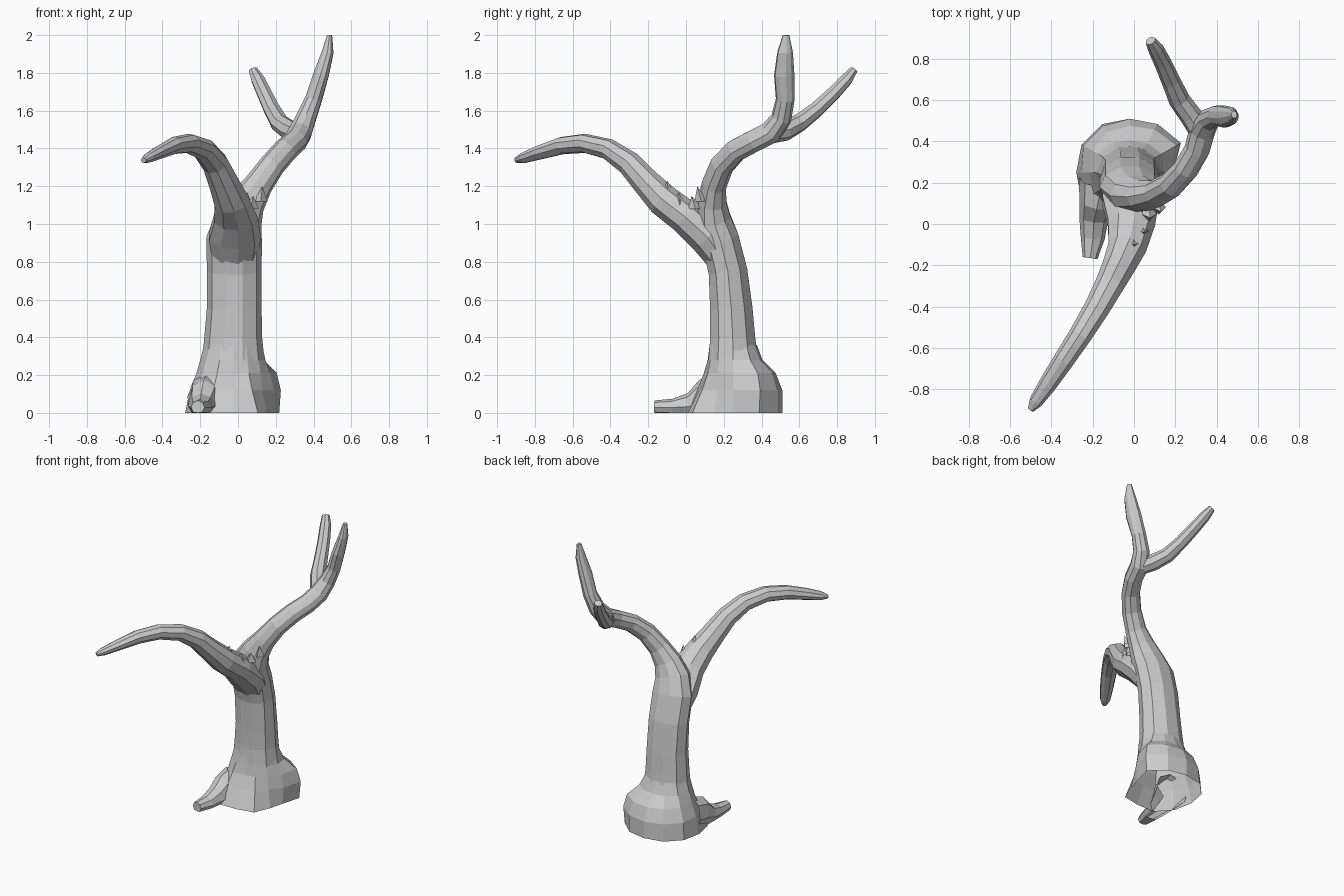
import bpy, bmesh, math
from mathutils import Vector


def finish(name, bm):
    bmesh.ops.recalc_face_normals(bm, faces=bm.faces)
    me = bpy.data.meshes.new(name)
    bm.to_mesh(me)
    bm.free()
    ob = bpy.data.objects.new(name, me)
    bpy.context.collection.objects.link(ob)
    return ob


def bridge(bm, rings):
    n = len(rings[0])
    for a, b in zip(rings, rings[1:]):
        for i in range(n):
            j = (i + 1) % n
            bm.faces.new((a[i], a[j], b[j], b[i]))


def limb(name, path, sides=9, ground=False):
    """Sweep a ring along (x, y, z, side radius, depth radius) points, closing the tip."""
    bm = bmesh.new()
    pts = [Vector(p[:3]) for p in path]
    side = Vector((1, 0, 0))
    rings = []
    for k, p in enumerate(path):
        t = (pts[min(k + 1, len(pts) - 1)] - pts[max(k - 1, 0)]).normalized()
        side = (side - t * side.dot(t)).normalized()
        up = t.cross(side)
        ring = []
        for i in range(sides):
            a = 2 * math.pi * i / sides
            v = pts[k] + side * math.cos(a) * p[3] + up * math.sin(a) * p[4]
            if ground:
                v.z = max(v.z, 0)
            ring.append(bm.verts.new(v))
        rings.append(ring)
    bridge(bm, rings)
    bm.faces.new(rings[-1])
    if ground:
        flat = [f for f in bm.faces if all(v.co.z < 1e-5 for v in f.verts)]
        bmesh.ops.delete(bm, geom=flat, context='FACES')
    return finish(name, bm)


# Trunk, leaning forward and running on into the tall branch
limb("trunk_and_tall_branch", [
    (-.025, .250, .28, .165, .138), (-.025, .247, .40, .153, .125),
    (-.02, .240, .55, .145, .118), (-.02, .222, .75, .145, .108),
    (-.02, .180, .92, .147, .105), (.005, .145, 1.03, .125, .095),
    (.05, .138, 1.12, .098, .078), (.11, .150, 1.21, .076, .066),
    (.18, .190, 1.31, .068, .064), (.25, .265, 1.39, .066, .060),
    (.305, .36, 1.44, .064, .060), (.33, .45, 1.485, .064, .062),
    (.36, .505, 1.56, .055, .055), (.40, .525, 1.66, .046, .050),
    (.44, .52, 1.79, .042, .055), (.475, .525, 1.91, .032, .042),
    (.485, .53, 2.0, .014, .018)], 10)

# Short twig forking off the tall branch
limb("back_twig", [
    (.335, .42, 1.47, .05, .05), (.275, .525, 1.495, .055, .055),
    (.22, .60, 1.535, .052, .048), (.18, .69, 1.605, .046, .042),
    (.14, .78, 1.69, .042, .038), (.105, .85, 1.765, .038, .034),
    (.08, .888, 1.815, .026, .022)], 8)

# Long front branch arching forward and down
limb("front_branch", [
    (-.02, .20, .80, .12, .08), (-.02, .115, .93, .142, .10),
    (-.015, .0, 1.035, .118, .092), (-.035, -.12, 1.125, .095, .088),
    (-.075, -.21, 1.22, .082, .075), (-.12, -.30, 1.32, .072, .066),
    (-.18, -.41, 1.395, .064, .056), (-.26, -.54, 1.427, .057, .051),
    (-.34, -.66, 1.415, .052, .046), (-.42, -.78, 1.378, .045, .036),
    (-.475, -.86, 1.35, .035, .027), (-.50, -.90, 1.337, .016, .014)], 9)

# Flared foot: radius every 30 degrees from +x, open underneath
foot = [
    (0.00, (.20, .275, .27, .26, .27, .27, .26, .27, .28, .24, .25, .20)),
    (0.12, (.21, .285, .27, .26, .26, .26, .235, .23, .22, .18, .19, .17)),
    (0.21, (.19, .26, .24, .225, .225, .215, .20, .19, .18, .14, .155, .16)),
    (0.28, (.165, .18, .165, .155, .165, .18, .18, .17, .155, .135, .14, .15)),
    (0.36, (.148, .14, .13, .125, .132, .15, .16, .15, .135, .125, .13, .14)),
]
bm = bmesh.new()
rings = []
for z, radii in foot:
    ring = []
    for i, r in enumerate(radii):
        a = math.radians(30 * i)
        ring.append(bm.verts.new((-.02 + r * math.cos(a), .25 + r * math.sin(a), z)))
    rings.append(ring)
bridge(bm, rings)
finish("flared_foot", bm)

# Surface root reaching forward on the left
limb("front_root", [
    (-.16, .20, .08, .11, .13), (-.18, .10, .06, .085, .12),
    (-.195, .02, .035, .07, .07), (-.20, -.07, .03, .058, .045),
    (-.213, -.165, .03, .036, .036)], 8, True)

# Splintered bark around the fork
bm = bmesh.new()
for base, tip, w in [
        ((-.06, -.13, 1.17), (-.04, -.16, 1.245), .045),
        ((.0, -.09, 1.14), (.0, -.10, 1.23), .045),
        ((.04, -.03, 1.08), (.05, -.04, 1.17), .04),
        ((.07, .05, 1.08), (.08, .03, 1.15), .04),
        ((.12, .08, 1.12), (.13, .06, 1.20), .035)]:
    ring = [bm.verts.new((base[0] + w * math.cos(a), base[1] + w * math.sin(a), base[2]))
            for a in (0, math.pi / 2, math.pi, math.pi * 1.5)]
    top = bm.verts.new(tip)
    for i in range(4):
        bm.faces.new((ring[i], ring[(i + 1) % 4], top))
finish("bark_splinters", bm)
